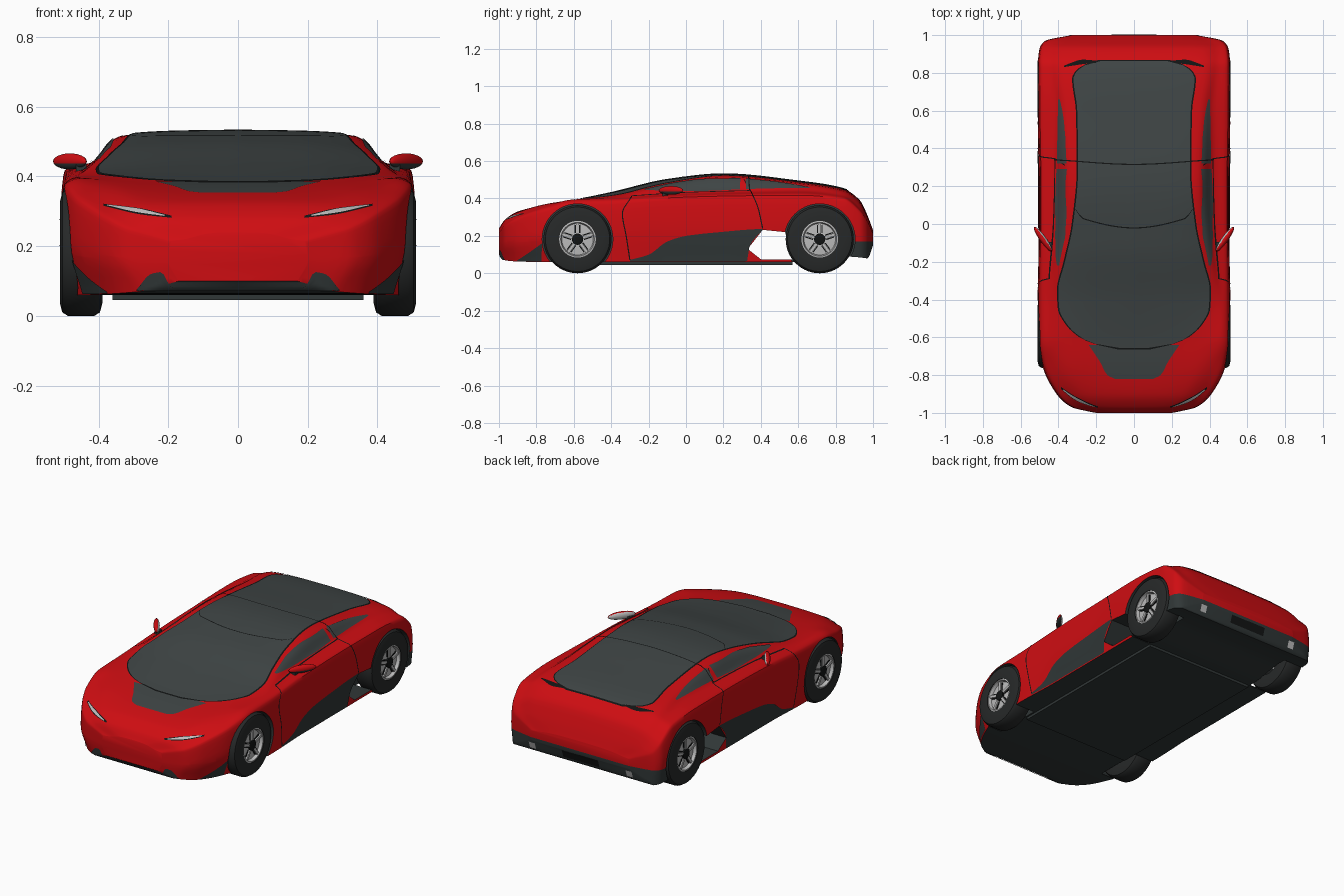
import bpy, bmesh, math
from mathutils import Vector, Matrix
from mathutils.bvhtree import BVHTree

if "Cube" in bpy.data.objects:
    bpy.data.objects.remove(bpy.data.objects["Cube"])


def material(name, r, g, b):
    m = bpy.data.materials.new(name)
    m.use_nodes = True
    m.diffuse_color = (r, g, b, 1)
    m.node_tree.nodes["Principled BSDF"].inputs["Base Color"].default_value = (r, g, b, 1)
    return m


RED = material("red paint", .62, .004, .006)
TRIM = material("dark trim", .03, .038, .038)
GLASS = material("tinted glass", .05, .06, .06)
RUBBER = material("tyre rubber", .02, .022, .022)
BLACK = material("black gap", .006, .007, .007)
METAL = material("light metal", .5, .5, .5)


def finish(name, bm, mats, angle=35):
    mesh = bpy.data.meshes.new(name)
    bm.to_mesh(mesh)
    bm.free()
    for m in mats:
        mesh.materials.append(m)
    ob = bpy.data.objects.new(name, mesh)
    bpy.context.collection.objects.link(ob)
    smooth(ob, angle)
    return ob


def smooth(ob, angle=35):
    bpy.ops.object.select_all(action="DESELECT")
    ob.select_set(True)
    bpy.context.view_layer.objects.active = ob
    bpy.ops.object.shade_smooth_by_angle(angle=math.radians(angle))


def curve(keys, s):
    """Monotone cubic through rows of (s, value, value, ...)."""
    n = len(keys)
    i = max(k for k in range(n - 1) if k == 0 or keys[k][0] <= s)
    h = keys[i + 1][0] - keys[i][0]
    u = min(max((s - keys[i][0]) / h, 0), 1)

    def slope(k, c):
        return (keys[k + 1][c] - keys[k][c]) / (keys[k + 1][0] - keys[k][0])

    def tangent(k, c):
        if k == 0 or k == n - 1:
            return slope(min(k, n - 2), c)
        a, b = slope(k - 1, c), slope(k, c)
        return 2 * a * b / (a + b) if a * b > 0 else 0

    out = []
    for c in range(1, len(keys[0])):
        a, b = keys[i][c], keys[i + 1][c]
        e = u * u * (3 - 2 * u)
        out.append(a + (b - a) * e + h * tangent(i, c) * u * (1 - u) ** 2
                   - h * tangent(i + 1, c) * u * u * (1 - u))
    return out


# Body stations: y, roof z, rail x, rail z, belt x, belt z, waist x, sill x, sill z
STATIONS = [
    (-1, .24, .09, .235, .15, .22, .2, .17, .1),
    (-.97, .285, .2, .28, .28, .26, .33, .28, .07),
    (-.9, .33, .27, .325, .36, .305, .41, .37, .063),
    (-.75, .366, .33, .37, .42, .36, .485, .45, .06),
    (-.6, .39, .37, .392, .45, .395, .51, .5, .06),
    (-.4, .43, .42, .41, .46, .402, .51, .5, .06),
    (-.1, .5, .37, .475, .43, .425, .505, .49, .06),
    (.2, .53, .34, .515, .42, .435, .505, .49, .06),
    (.6, .492, .35, .48, .42, .44, .51, .49, .06),
    (.84, .452, .37, .44, .44, .415, .51, .5, .09),
    (.93, .39, .36, .375, .44, .345, .5, .49, .085),
    (.97, .31, .32, .3, .4, .285, .47, .46, .08),
    (1, .23, .2, .225, .28, .215, .33, .32, .15)]


def ring(y, steps=30):
    top, rx, rz, bx, bz, w, sx, sz = curve(STATIONS, y)
    keys = [(0, 0, top), (1, rx * .55, top * .8 + rz * .2), (2, rx, rz), (3, bx, bz),
            (4, w * .975, bz - .06 * (bz - sz)), (5, w, .5 * (bz + sz)), (6, sx, sz)]
    half = [curve(keys, 6 * k / steps) for k in range(steps + 1)]
    pts = half + [(0, sz)] + [(-x, z) for x, z in reversed(half[1:])]
    return [Vector((x, y, z)) for x, z in pts]


# Lofted shell with dark floor and rear bumper band
bm = bmesh.new()
rows = 100
rings = [[bm.verts.new(p) for p in ring(math.sin(math.pi * (k / rows - .5)))]
         for k in range(rows + 1)]
for a, b in zip(rings, rings[1:]):
    for k in range(len(a)):
        j = (k + 1) % len(a)
        bm.faces.new((a[k], a[j], b[j], b[k]))
bm.faces.new(rings[0])
bm.faces.new(rings[-1])
bmesh.ops.bisect_plane(bm, geom=bm.verts[:] + bm.edges[:] + bm.faces[:],
                       plane_co=(0, 0, .17), plane_no=(0, 0, 1))
bmesh.ops.recalc_face_normals(bm, faces=bm.faces[:])
for f in bm.faces:
    c = f.calc_center_median()
    f.material_index = int(f.normal.z < -.6 or (c.y > .88 and c.z < .17))
skin = BVHTree.FromBMesh(bm)
body = finish("body_shell", bm, [RED, TRIM])


def cut(build):
    bm = bmesh.new()
    build(bm)
    bmesh.ops.recalc_face_normals(bm, faces=bm.faces[:])
    for f in bm.faces:
        f.material_index = 1
    cutter = finish("cutter", bm, [RED, TRIM])
    mod = body.modifiers.new("cut", "BOOLEAN")
    mod.object, mod.operation, mod.solver = cutter, "DIFFERENCE", "EXACT"
    bpy.context.view_layer.objects.active = body
    bpy.ops.object.modifier_apply(modifier=mod.name)
    bpy.data.objects.remove(cutter)


def arch(x, y):
    spin = Matrix.Translation((x, y, .182)) @ Matrix.Rotation(math.pi / 2, 4, "Y")
    return lambda bm: bmesh.ops.create_cone(bm, cap_ends=True, segments=56, radius1=.189,
                                            radius2=.189, depth=.3, matrix=spin)


def side_notch(bm):
    outline = [(.41, .232), (.33, .13), (.4, .075), (.57, .075), (.53, .22)]
    f = bm.faces.new([bm.verts.new((-.7, y, z)) for y, z in outline])
    new = bmesh.ops.extrude_face_region(bm, geom=[f])["geom"]
    bmesh.ops.translate(bm, vec=(1.4, 0, 0),
                        verts=[v for v in new if isinstance(v, bmesh.types.BMVert)])


AXLES = [-.58, .715]
for axle in AXLES:
    for side in (-1, 1):
        cut(arch(side * .52, axle))
cut(side_notch)
smooth(body)

# Thin plates laid on the shell by projection: (s, t) -> ray start, and ray direction
VIEWS = {"top": (lambda s, t: (t, s, 2), (0, 0, -1)),
         "top_across": (lambda s, t: (s, t, 2), (0, 0, -1)),
         "side": (lambda s, t: (2, s, t), (-1, 0, 0)),
         "side_up": (lambda s, t: (2, t, s), (-1, 0, 0)),
         "front": (lambda s, t: (s, -2, t), (0, 1, 0)),
         "back": (lambda s, t: (s, 2, t), (0, -1, 0))}


def plate(name, view, keys, mat, lift=.004, both=True, n=30, m=8):
    start, direction = VIEWS[view]
    direction = Vector(direction)
    for sign in ((1, -1) if both else (1,)):
        bm = bmesh.new()
        grid = []
        for i in range(n + 1):
            s = keys[0][0] + (keys[-1][0] - keys[0][0]) * i / n
            lo, hi = curve(keys, s)
            line = []
            for j in range(m + 1):
                o = Vector(start(s, lo + (hi - lo) * j / m))
                hit, normal = skin.ray_cast(o, direction)[:2]
                if hit is None:
                    hit, normal = skin.find_nearest(o + direction * 1.5)[:2]
                p = hit + normal * lift
                line.append(bm.verts.new((p.x * sign, p.y, p.z)))
            grid.append(line)
        for a, b in zip(grid, grid[1:]):
            for j in range(m):
                bm.faces.new((a[j], a[j + 1], b[j + 1], b[j]))
        bm.normal_update()
        out = Vector((direction.x * sign, direction.y, direction.z))
        if sum(f.normal.dot(out) * f.calc_area() for f in bm.faces) > 0:
            bmesh.ops.reverse_faces(bm, faces=bm.faces[:])
        label = name if not both else ("left_" if sign > 0 else "right_") + name
        finish(label, bm, [mat])


def seam(name, view, path, lift=.003, both=True, half=.003):
    plate(name, view, [(s, t - half, t + half) for s, t in path], BLACK, lift, both, 30, 1)


def canopy(name, outline, mat, lift, grow=0):
    keys = [(y, -x - grow, x + grow) for y, x in outline]
    keys[0] = (keys[0][0] - grow, *keys[0][1:])
    keys[-1] = (keys[-1][0] + grow, *keys[-1][1:])
    plate(name, "top", keys, mat, lift, False, 70, 24)


# Glass canopy and bonnet panel
glass = [(-.655, .08), (-.635, .2), (-.6, .28), (-.53, .355), (-.45, .395), (-.35, .4),
         (-.2, .365), (0, .322), (.3, .295), (.6, .3), (.77, .32), (.83, .28), (.86, .18)]
bonnet = [(-.82, .1), (-.8, .14), (-.73, .18), (-.64, .24)]
canopy("canopy_seal", glass, BLACK, .002, .008)
canopy("canopy_glass", glass, GLASS, .0045)
canopy("bonnet_panel", bonnet, GLASS, .0012)
seam("roof_seam", "top_across", [(-.42, .34), (0, .315), (.42, .34)], .006, False)
seam("visor_seam", "top_across", [(-.31, .08), (-.27, .03), (0, -.02), (.27, .03), (.31, .08)],
     .006, False)

# Side windows, skirts and door seams
plate("door_window", "side", [(-.22, .443, .448), (-.05, .438, .484), (.1, .438, .502),
                              (.29, .446, .506)], GLASS)
plate("quarter_window", "side", [(.32, .448, .504), (.5, .452, .485), (.66, .452, .458)], GLASS)
plate("side_skirt", "side", [(-.3, .064, .072), (-.2, .064, .1), (-.1, .064, .17), (0, .064, .2),
                             (.2, .064, .222), (.325, .064, .233), (.34, .145, .234),
                             (.41, .232, .238)], TRIM, n=60)
seam("door_front_seam", "side_up", [(.07, -.3), (.2, -.32), (.32, -.34), (.41, -.29)])
seam("door_rear_seam", "side_up", [(.24, .41), (.35, .385), (.44, .345), (.5, .31)])
seam("belt_seam", "side", [(-.29, .412), (0, .43), (.34, .44)], half=.002)

# Front and rear details
plate("headlight_seal", "front", [(.19, .28, .286), (.28, .29, .307), (.385, .314, .32)],
      BLACK, .002)
plate("headlight", "front", [(.21, .284, .287), (.29, .295, .306), (.375, .314, .317)], METAL)
plate("front_intake", "front", [(0, .074, .084), (.19, .074, .084), (.22, .074, .126),
                                (.25, .074, .12), (.29, .072, .075)], TRIM)
plate("bumper_corner", "side", [(-.9, .066, .07), (-.84, .064, .11), (-.77, .064, .16)], TRIM)
plate("rear_recess", "back", [(-.12, .105, .15), (.12, .105, .15)], BLACK, both=False)
plate("rear_lamp", "top_across", [(.19, .853, .862), (.27, .845, .868), (.37, .83, .838)], BLACK)
plate("exhaust_tip", "back", [(.3, .1, .14), (.34, .1, .14)], METAL, n=4)


def box(name, centre, size, mat, turn=Matrix()):
    bm = bmesh.new()
    bmesh.ops.create_cube(bm, size=1, matrix=Matrix.Translation(centre) @ turn
                          @ Matrix.Diagonal((*size, 1)))
    finish(name, bm, [mat])


box("floor_tray", (0, .03, .053), (.72, 1.08, .016), TRIM)


# Wheels: lathed tyre and rim, five spokes with dark slots
def lathe(name, profile, mat, centre, side, closed=False, n=56):
    bm = bmesh.new()
    loops = []
    for r, x in profile:
        loops.append([bm.verts.new(Vector(centre) + Vector((
            x * side, r * math.cos(math.tau * k / n), r * math.sin(math.tau * k / n))))
            for k in range(n)])
    pairs = list(zip(loops, loops[1:])) + ([(loops[-1], loops[0])] if closed else [])
    for a, b in pairs:
        for k in range(n):
            j = (k + 1) % n
            bm.faces.new((a[k], a[j], b[j], b[k]))
    if not closed:
        bm.faces.new(loops[-1])
    bmesh.ops.recalc_face_normals(bm, faces=bm.faces[:])
    finish(name, bm, [mat])


tyre = [(.098, -.06), (.145, -.061), (.172, -.054), (.182, -.038),
        (.182, .038), (.172, .054), (.145, .061), (.098, .06)]
rim = [(.1, -.055), (.099, .056), (.09, .058), (.084, .04), (.03, .044)]
hub = [(.03, .04), (.03, .054), (.022, .057)]
for end, axle in zip(("front", "rear"), AXLES):
    for word, side in (("left", 1), ("right", -1)):
        c = Vector((side * .45, axle, .182))
        tag = end + "_" + word
        lathe(tag + "_tyre", tyre, RUBBER, c, side, True)
        lathe(tag + "_rim", rim, METAL, c, side)
        lathe(tag + "_hub", hub, BLACK, c, side)
        for k in range(5):
            turn = Matrix.Rotation(math.tau * k / 5, 4, "X")
            out = Vector((side * .046, 0, .058))
            box(tag + "_spoke", c + turn @ out, (.014, .016, .056), METAL, turn)
            for edge in (-.012, .012):
                slot = Vector((side * .043, edge, .055))
                box(tag + "_spoke_slot", c + turn @ slot, (.006, .006, .044), BLACK, turn)

# Door mirrors: red cap, dark underside, pale reflecting face
for word, side in (("left", 1), ("right", -1)):
    bm = bmesh.new()
    bmesh.ops.create_uvsphere(bm, u_segments=24, v_segments=12, radius=1,
                              matrix=Matrix.Diagonal((.08, .017, .023, 1)))
    bm.normal_update()
    for f in bm.faces:
        low = f.calc_center_median().z < -.004
        f.material_index = 2 if f.normal.y > .6 else int(low)
    turn = Matrix.Rotation(side * .95, 4, "Z")
    if side < 0:
        turn = turn @ Matrix.Rotation(0, 4, "Z")
    bmesh.ops.transform(bm, verts=bm.verts[:],
                        matrix=Matrix.Translation((side * .482, -.08, .443)) @ turn)
    finish(word + "_mirror", bm, [RED, TRIM, METAL])
    box(word + "_mirror_stalk", (side * .45, -.11, .425), (.03, .03, .025), TRIM)
